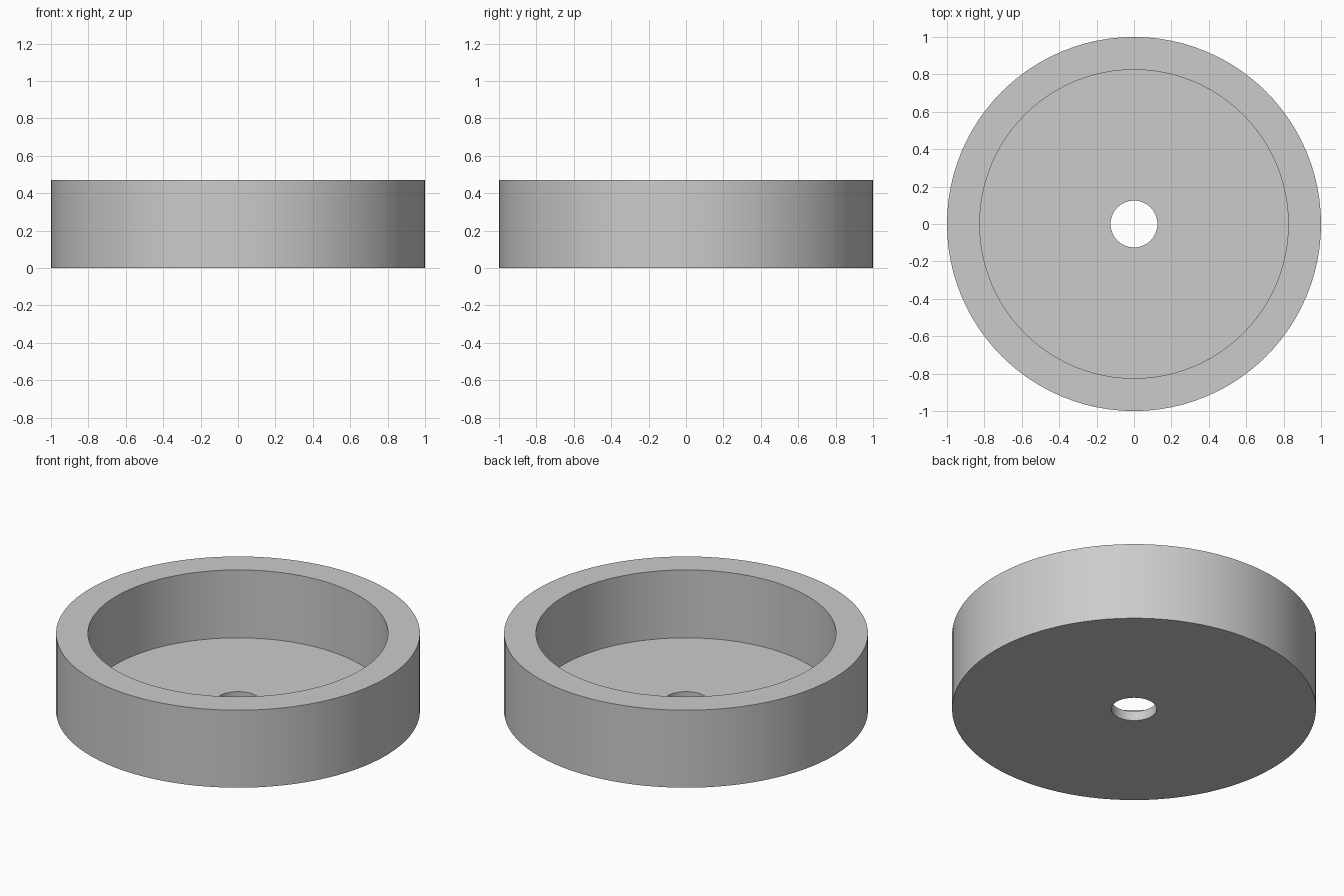
import bpy, bmesh, math

SEGMENTS = 96
OUTER, INNER, HOLE = 1.0, 0.825, 0.125
HEIGHT, FLOOR = 0.47, 0.058

if "Cube" in bpy.data.objects:
    bpy.data.objects.remove(bpy.data.objects["Cube"], do_unlink=True)

# Plain grey material
grey = bpy.data.materials.new("plain_grey")
grey.use_nodes = True
colour = (0.6, 0.6, 0.6, 1)
grey.diffuse_color = colour
grey.node_tree.nodes["Principled BSDF"].inputs["Base Color"].default_value = colour

# Closed cross-section of the dish: base, outer wall, rim, inner wall, floor
profile = [(HOLE, 0), (OUTER, 0), (OUTER, HEIGHT),
           (INNER, HEIGHT), (INNER, FLOOR), (HOLE, FLOOR)]

# Turn the cross-section around the vertical axis
bm = bmesh.new()
verts = [bm.verts.new((r, 0, z)) for r, z in profile]
edges = [bm.edges.new((a, b)) for a, b in zip(verts, verts[1:] + verts[:1])]
bmesh.ops.spin(bm, geom=verts + edges, cent=(0, 0, 0), axis=(0, 0, 1),
               angle=math.tau, steps=SEGMENTS, use_merge=True)
bmesh.ops.remove_doubles(bm, verts=bm.verts, dist=0.0001)
bmesh.ops.recalc_face_normals(bm, faces=bm.faces)

mesh = bpy.data.meshes.new("round_dish")
bm.to_mesh(mesh)
bm.free()
mesh.materials.append(grey)
dish = bpy.data.objects.new("round_dish", mesh)
bpy.context.collection.objects.link(dish)

# Smooth round walls with crisp rims
bpy.ops.object.select_all(action="DESELECT")
dish.select_set(True)
bpy.context.view_layer.objects.active = dish
bpy.ops.object.shade_smooth_by_angle(angle=math.radians(30))
